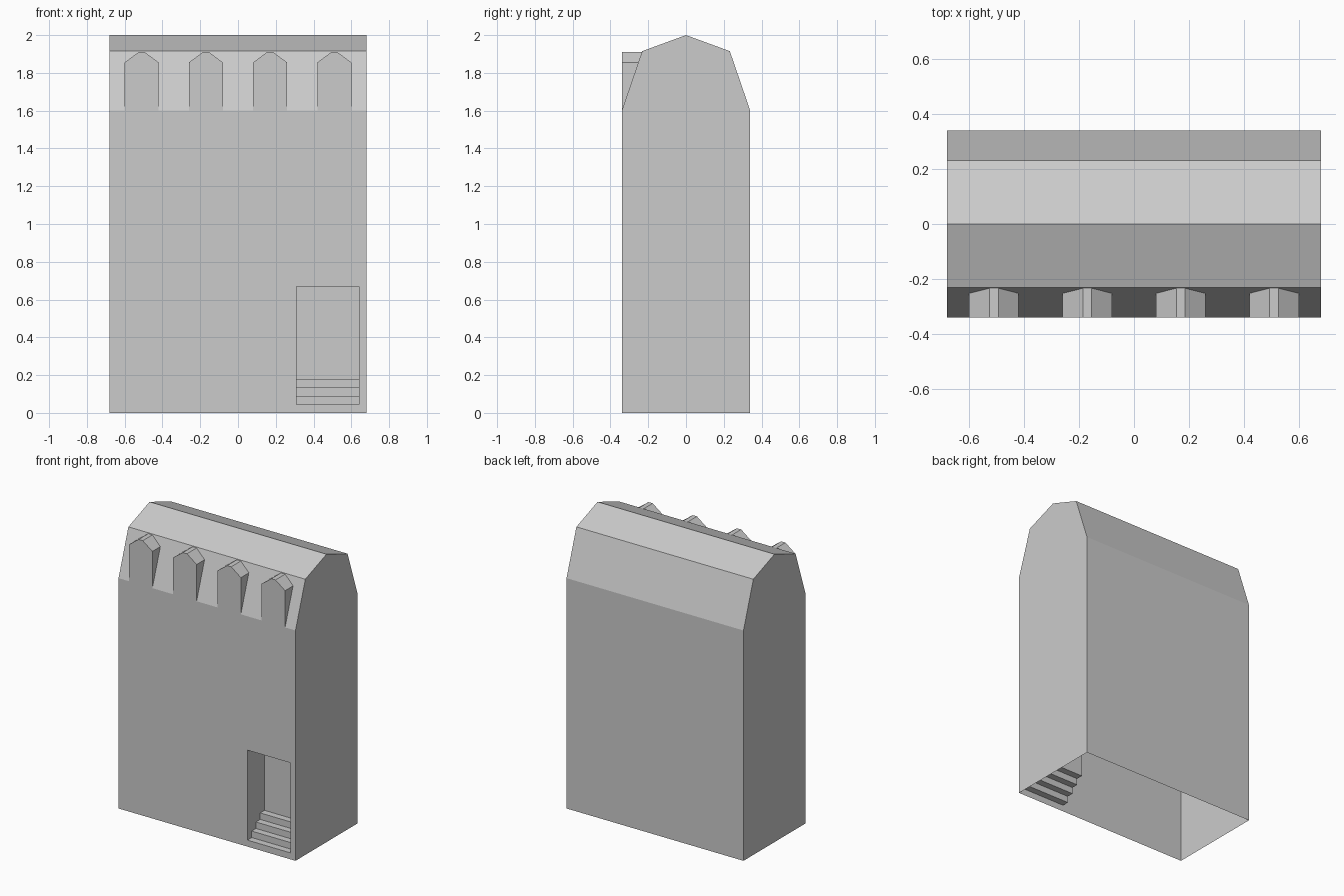
import bpy

if "Cube" in bpy.data.objects:
    bpy.data.objects.remove(bpy.data.objects["Cube"])

X, Y = 0.68, 0.34                      # half width, half depth
EAVE, BREAK, RIDGE = 1.6, 1.915, 2.0   # roof heights
YB = 0.232                             # half depth at the roof break
DX0, DX1, DTOP, DBACK = 0.31, 0.64, 0.67, -0.152   # doorway


def slope_y(z):
    return -Y + (z - EAVE) / (BREAK - EAVE) * (Y - YB)


def make(name, faces):
    verts, index, polys = [], {}, []
    for face in faces:
        poly = []
        for co in face:
            key = tuple(round(c, 5) for c in co)
            if key not in index:
                index[key] = len(verts)
                verts.append(key)
            if index[key] not in poly:
                poly.append(index[key])
        polys.append(poly)
    mesh = bpy.data.meshes.new(name)
    mesh.from_pydata(verts, [], polys)
    obj = bpy.data.objects.new(name, mesh)
    bpy.context.collection.objects.link(obj)
    return obj


def strip(profile, x0, x1):
    """Sweep a (y, z) profile along x."""
    return [[(x0, *p), (x1, *p), (x1, *q), (x0, *q)]
            for p, q in zip(profile, profile[1:])]


# Dormer outlines in the front plane, left to right
outlines = [[(c + dx, z) for dx, z in
             ((-0.09, EAVE), (-0.09, 1.855), (-0.016, 1.91),
              (0.016, 1.91), (0.09, 1.855), (0.09, EAVE))]
            for c in (-0.51, -0.17, 0.17, 0.51)]
skyline = [p for o in outlines for p in o]

# Shell: front wall with door opening and dormer fronts, open underneath
front = [(-X, 0), (DX0, 0), (DX0, DTOP), (DX1, DTOP), (DX1, 0), (X, 0),
         (X, EAVE)] + skyline[::-1] + [(-X, EAVE)]
lower_slope = [(-X, EAVE)] + skyline + [(X, EAVE), (X, BREAK), (-X, BREAK)]
roof_back = [(-YB, BREAK), (0, RIDGE), (YB, BREAK), (Y, EAVE), (Y, 0)]
gable = [(-Y, 0), (Y, 0), (Y, EAVE), (YB, BREAK), (0, RIDGE),
         (-YB, BREAK), (-Y, EAVE)]
make("house_shell",
     [[(x, -Y, z) for x, z in front],
      [(x, slope_y(z), z) for x, z in lower_slope],
      [(X, *p) for p in gable],
      [(-X, *p) for p in gable[::-1]]] + strip(roof_back, -X, X))

# Dormer cheeks and roofs running back into the slope
make("dormers",
     [[(a, -Y, za), (b, -Y, zb), (b, slope_y(zb), zb), (a, slope_y(za), za)]
      for o in outlines for (a, za), (b, zb) in zip(o, o[1:])])

# Doorway recess with four steps
steps, n, rise = [(-Y, 0)], 4, 0.045
run = (DBACK + Y) / n
for i in range(n):
    steps += [(-Y + i * run, (i + 1) * rise), (-Y + (i + 1) * run, (i + 1) * rise)]
recess = steps + [(DBACK, DTOP), (-Y, DTOP)]
make("doorway_steps",
     strip(recess, DX0, DX1)
     + [[(DX0, *p) for p in recess], [(DX1, *p) for p in recess[::-1]]])
